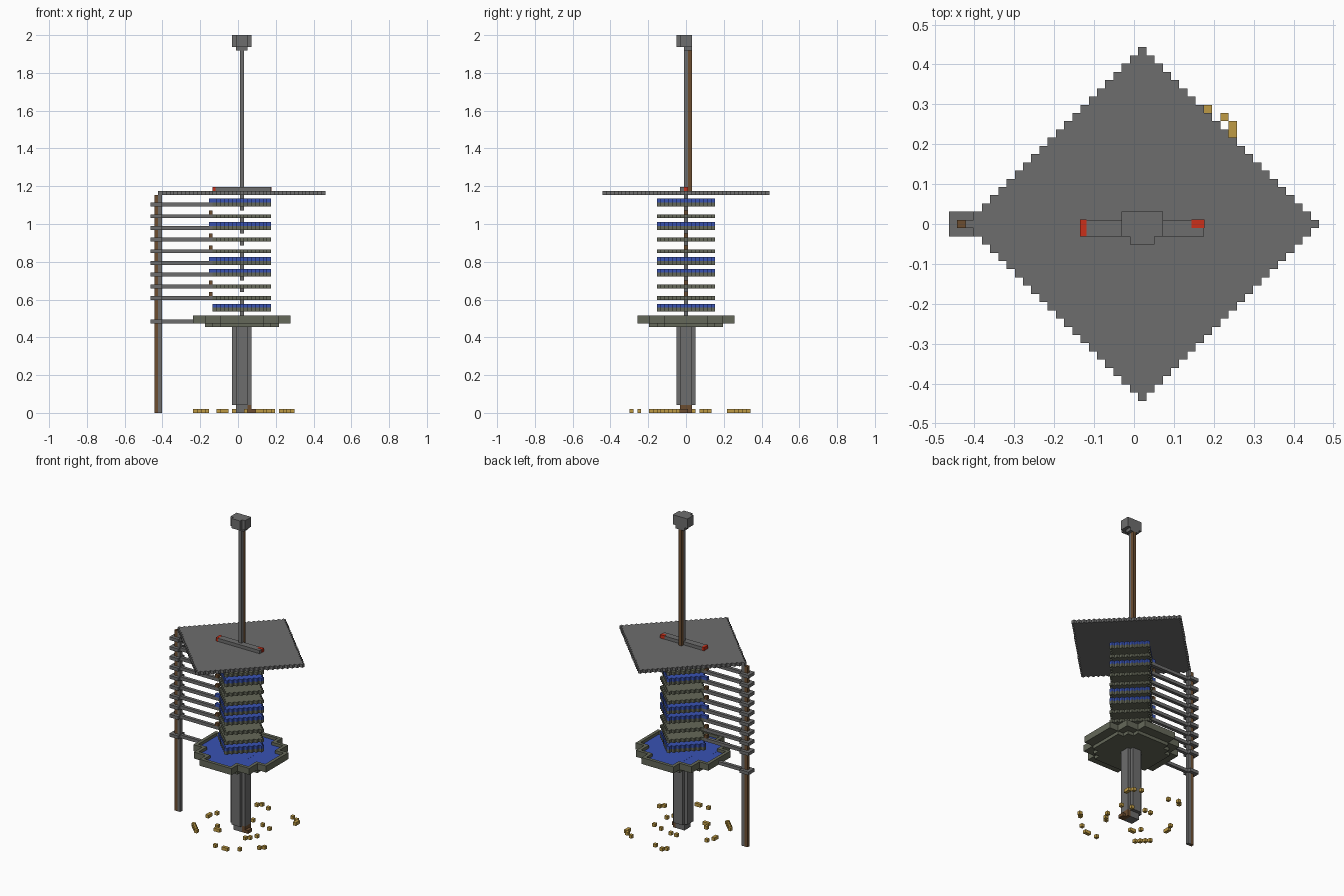
import bpy
import bmesh
from mathutils import Vector

cube = bpy.data.objects.get("Cube")
if cube:
    bpy.data.objects.remove(cube, do_unlink=True)

U = 2 / 97          # block size
CX = 1              # tower axis, in blocks


def material(name, rgb):
    m = bpy.data.materials.new(name)
    m.use_nodes = True
    m.diffuse_color = (*rgb, 1)
    m.node_tree.nodes["Principled BSDF"].inputs["Base Color"].default_value = (*rgb, 1)
    return m


STONE = material("stone grey", (0.155, 0.155, 0.155))
MOSS = material("mossy grey", (0.13, 0.14, 0.1))
WATER = material("water blue", (0.04, 0.085, 0.45))
WOOD = material("wood brown", (0.15, 0.075, 0.03))
GOLD = material("gold", (0.52, 0.33, 0.06))
RED = material("signal red", (0.6, 0.03, 0.01))


def finish(name, bm, mat):
    mesh = bpy.data.meshes.new(name)
    bm.to_mesh(mesh)
    bm.free()
    mesh.materials.append(mat)
    obj = bpy.data.objects.new(name, mesh)
    bpy.context.scene.collection.objects.link(obj)


def blocks(name, cells, mat):
    """Outer shell of a set of unit blocks; x and y are block centres."""
    cells = set(cells)
    bm = bmesh.new()
    for c in cells:
        mid = Vector(c) + Vector((0, 0, 0.5))
        for axis in range(3):
            for sign in (-1, 1):
                n = Vector((0, 0, 0))
                n[axis] = sign
                if tuple(int(a + b) for a, b in zip(c, n)) in cells:
                    continue
                a = Vector((0, 0, 0))
                a[(axis + 1) % 3] = 0.5
                b = n.cross(a)
                ring = (a + b, b - a, -a - b, a - b)
                bm.faces.new([bm.verts.new((mid + n / 2 + r) * U) for r in ring])
    bmesh.ops.remove_doubles(bm, verts=bm.verts, dist=U / 100)
    finish(name, bm, mat)


def box(x, y, z):
    """Blocks in inclusive ranges."""
    return {(i, j, k) for i in range(x[0], x[1] + 1)
            for j in range(y[0], y[1] + 1) for k in range(z[0], z[1] + 1)}


def diamond(r, k):
    return {(CX + i, j, k) for i in range(-r, r + 1)
            for j in range(abs(i) - r, r - abs(i) + 1)}


def stepped(sizes, z):
    """Union of centred rectangles given as half sizes."""
    return set().union(*(box((CX - a, CX + a), (-b, b), z) for a, b in sizes))


def plate(name, lo, hi, mat):
    bm = bmesh.new()
    bmesh.ops.create_cube(bm, size=1)
    for v in bm.verts:
        v.co = [(l + h) / 2 + c * (h - l) for l, h, c in zip(lo, hi, v.co)]
    finish(name, bm, mat)


# Trunk and its foot
blocks("trunk", stepped([(2, 1), (1, 2)], (2, 21)), STONE)
blocks("trunk_foot", box((0, 2), (-1, 1), (0, 1)), STONE)
blocks("foot_step", box((3, 3), (-1, 1), (0, 1)) | box((4, 4), (-1, 0), (0, 0)), WOOD)

# Basin: underside, floor, raised rim and water
outer = [(12, 5), (9, 9), (5, 12)]
inner = [(a - 1, b - 1) for a, b in outer]
blocks("basin_underside", stepped([(9, 5), (7, 7), (5, 9)], (22, 22)), MOSS)
rim = stepped(outer, (24, 24)) - stepped(inner, (24, 24))
blocks("basin", stepped(outer, (23, 23)) | rim, MOSS)
for n, (a, b) in enumerate(inner):
    z = 24 * U + 0.002 + n * 0.0002
    plate("basin_water", ((CX - a - .5) * U, -(b + .5) * U, 24 * U),
          ((CX + a + .5) * U, (b + .5) * U, z), WATER)

# Tower floors, some flooded, each with an arm to the outer post
flooded = (26, 35, 38, 47, 53)
blocks("basin_spout_post", box((CX, CX), (0, 0), (24, 25)), STONE)
for k in range(26, 54, 3):
    blocks("tower_floor", diamond(7, k), MOSS)
    blocks("floor_link", box((CX, CX), (0, 0), (k + 2, k + 2)), STONE)
    if k in flooded:
        blocks("floor_water", diamond(7, k + 1), WATER)
    if k > 26:
        blocks("arm_tip", {(-7, 0, k + 1)}, WATER if k in flooded else WOOD)
for k in [23, *range(29, 54, 3)]:
    collar = box((-22, -20), (-1, 1), (k, k)) - box((-21, -20), (0, 0), (k, k))
    blocks("arm", collar | box((-19, -12 if k == 23 else -7), (0, 0), (k, k)), STONE)

# Outer post
blocks("post_wood", box((-21, -21), (0, 0), (0, 55)), WOOD)
blocks("post_stone", box((-20, -20), (0, 0), (0, 55)), STONE)

# Roof, beam with red ends, mast and head
blocks("roof", diamond(21, 56), STONE)
blocks("roof_beam", box((-6, 8), (-1, 0), (57, 57)), STONE)
low, high = 57 * U, 58 * U + 0.001
plate("beam_red_right", (-6.5 * U - 0.001, -1.5 * U - 0.001, low),
      (-5.8 * U, 0.5 * U + 0.001, high), RED)
plate("beam_red_left", (7 * U, -0.5 * U, low),
      (8.5 * U + 0.001, 0.5 * U + 0.001, high), RED)
blocks("mast_stone", box((CX, CX), (0, 0), (57, 93)), STONE)
blocks("mast_wood", box((CX, CX), (1, 1), (57, 92)), WOOD)
blocks("mast_head", box((-1, 3), (-1, 1), (94, 96)) | box((0, 2), (-2, -2), (94, 96))
       | box((0, 2), (0, 1), (93, 93)), STONE)

# Gold blocks scattered in two rings on the ground
outer_ring = [(9, 14), (11, 13), (12, 12), (12, 11), (-3, 16), (-4, 15), (0, 15),
              (14, -7), (13, -8), (9, -12), (6, -14), (5, -14), (2, -14), (-8, -9),
              (-9, -8), (-10, -7), (-11, -6), (-11, 1), (-11, 2), (-10, 4)]
inner_ring = [(-5, -3), (-4, -5), (-3, -5), (7, -4), (8, -2), (6, -5),
              (5, 5), (1, 6), (-1, 6), (8, 4)]
blocks("gold_ring", {(x, y, 0) for x, y in outer_ring + inner_ring}, GOLD)
